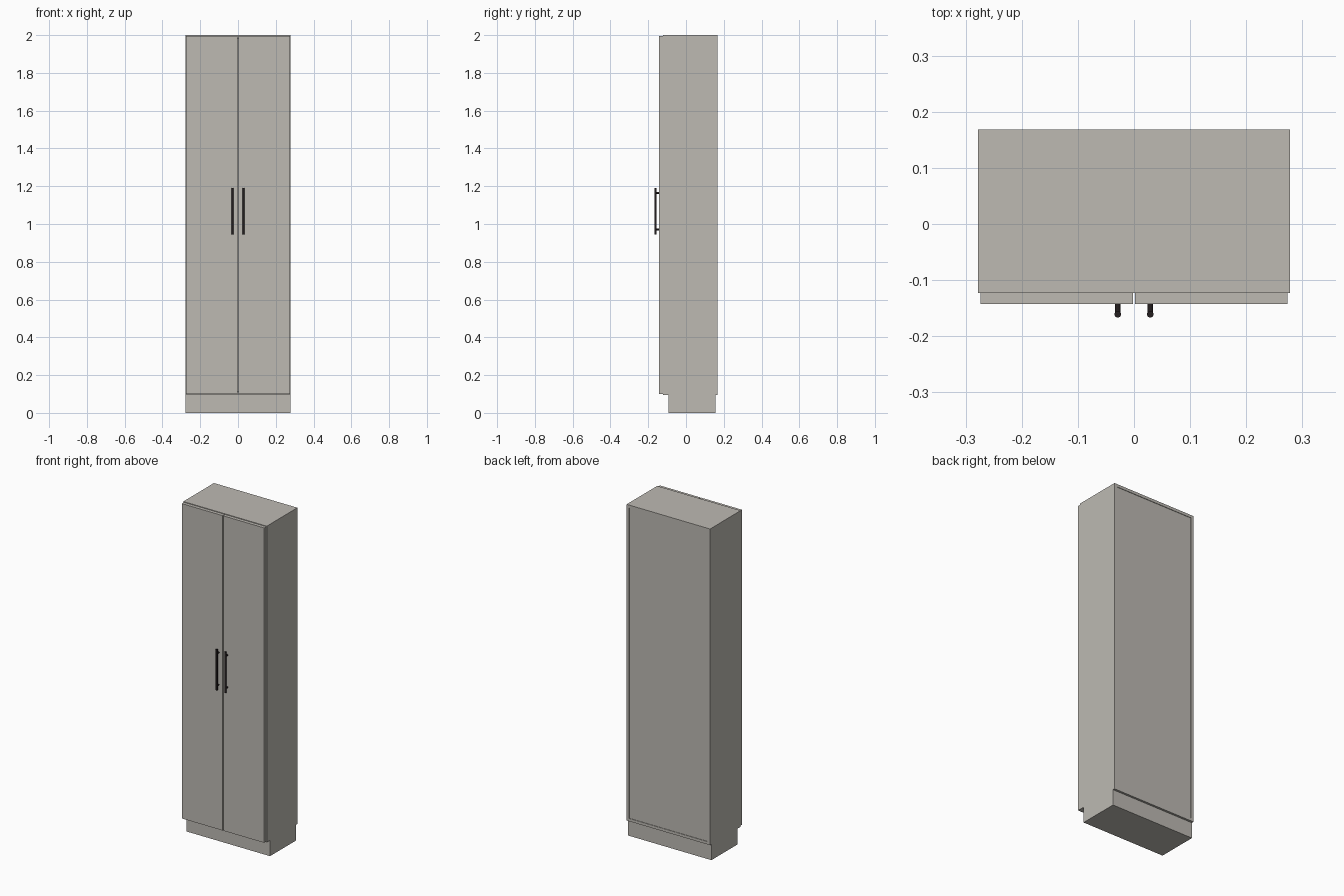
import bpy
from math import pi

if "Cube" in bpy.data.objects:
    bpy.data.objects.remove(bpy.data.objects["Cube"], do_unlink=True)


def make_material(name, colour):
    mat = bpy.data.materials.new(name)
    mat.use_nodes = True
    mat.diffuse_color = colour
    mat.node_tree.nodes["Principled BSDF"].inputs["Base Color"].default_value = colour
    return mat


GREY = make_material("warm grey", (0.51, 0.49, 0.45, 1))
BLACK = make_material("dark metal", (0.018, 0.013, 0.014, 1))


def box(name, x, y, z):
    """Box spanning the given (min, max) ranges."""
    spans = (x, y, z)
    bpy.ops.mesh.primitive_cube_add(size=1, location=[(a + b) / 2 for a, b in spans])
    obj = bpy.context.object
    obj.name = name
    obj.scale = [b - a for a, b in spans]
    bpy.ops.object.transform_apply(location=False, rotation=False, scale=True)
    obj.data.materials.append(GREY)
    return obj


def rod(name, radius, length, centre, tilt=0):
    bpy.ops.mesh.primitive_cylinder_add(vertices=20, radius=radius, depth=length,
                                        location=centre, rotation=(tilt, 0, 0))
    obj = bpy.context.object
    obj.name = name
    obj.data.materials.append(BLACK)
    bpy.ops.object.shade_smooth_by_angle()
    return obj


HALF = 0.278          # half width of the cabinet
PANEL = 0.017         # board thickness
FRONT, BACK = -0.123, 0.168
BOTTOM, TOP = 0.095, 2.0
DOOR_FRONT = -0.143
INNER = HALF - PANEL

# Plinth and carcass
box("plinth", (-HALF, HALF), (-0.092, 0.155), (0, BOTTOM))
box("top_panel", (-INNER, INNER), (FRONT, BACK), (TOP - PANEL, TOP))
box("bottom_panel", (-INNER, INNER), (FRONT, BACK), (BOTTOM, BOTTOM + PANEL))
box("back_panel", (-INNER, INNER), (BACK - 0.012, BACK - 0.003),
    (BOTTOM + PANEL, TOP - PANEL))

# Sides, doors and handles, one set for each side
for side, s in (("left", 1), ("right", -1)):
    box(side + "_side_panel", sorted((s * INNER, s * HALF)), (FRONT, BACK), (BOTTOM, TOP))
    box(side + "_door", sorted((s * 0.002, s * 0.274)), (DOOR_FRONT, FRONT),
        (BOTTOM + 0.004, TOP - 0.004))
    x, bar_y = s * 0.029, -0.161
    rod(side + "_handle_bar", 0.0058, 0.245, (x, bar_y, 1.068))
    for level, z in (("lower", 0.971), ("upper", 1.165)):
        rod(f"{side}_handle_{level}_post", 0.005, DOOR_FRONT - bar_y,
            (x, (DOOR_FRONT + bar_y) / 2, z), pi / 2)
